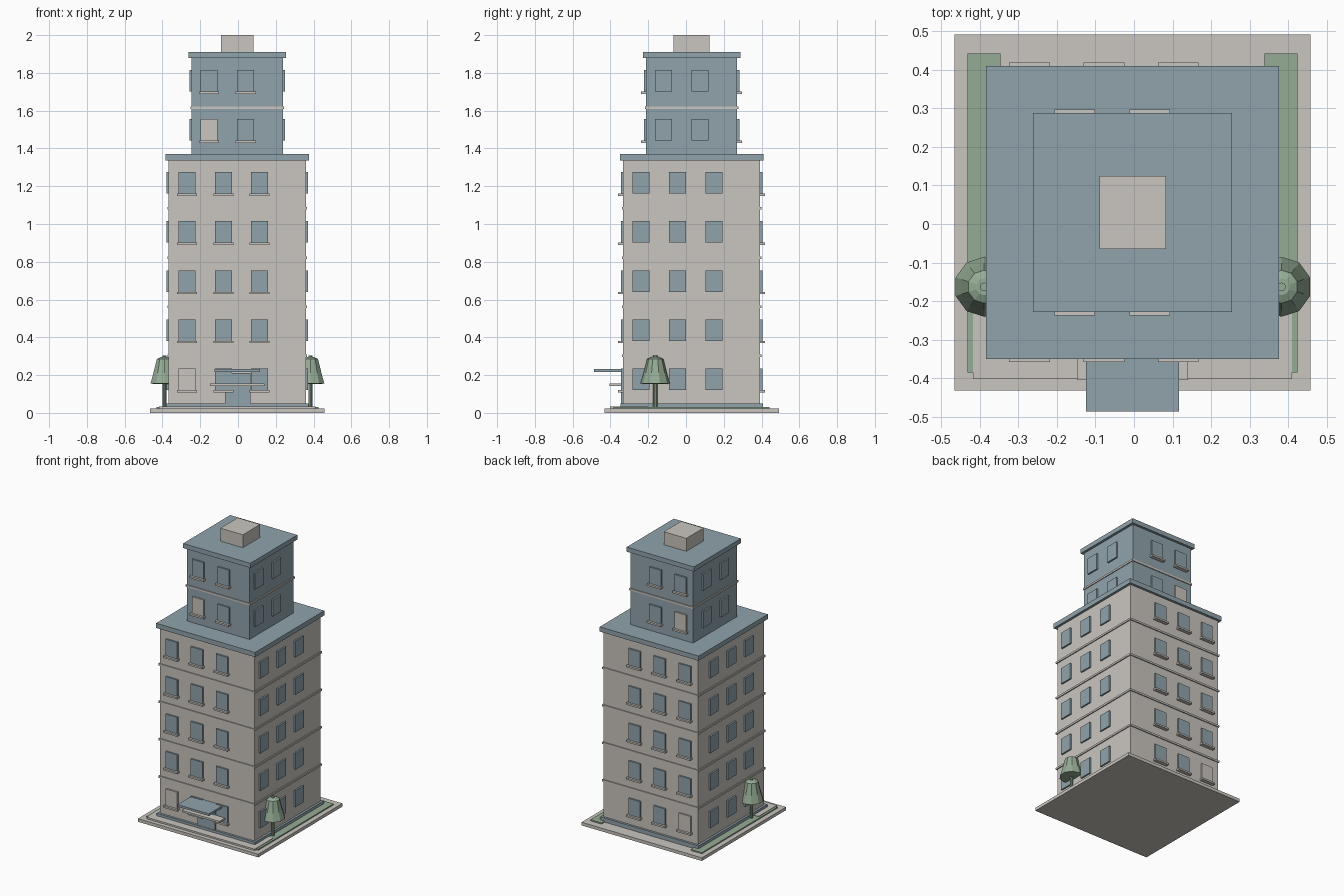
import bpy
import bmesh
from mathutils import Vector

default = bpy.data.objects.get("Cube")
if default:
    bpy.data.objects.remove(default, do_unlink=True)


def material(name, rgb):
    mat = bpy.data.materials.new(name)
    mat.use_nodes = True
    colour = (*rgb, 1)
    mat.diffuse_color = colour
    mat.node_tree.nodes["Principled BSDF"].inputs["Base Color"].default_value = colour
    return mat


BLUE = material("slate blue", (0.28, 0.37, 0.41))
STONE = material("warm stone", (0.59, 0.56, 0.52))
GREEN = material("leaf green", (0.30, 0.41, 0.30))
CX, CY = -0.004, 0.03  # centre of the plot


def finish(bm, name, mat):
    mesh = bpy.data.meshes.new(name)
    bm.to_mesh(mesh)
    bm.free()
    mesh.materials.append(mat)
    obj = bpy.data.objects.new(name, mesh)
    bpy.context.collection.objects.link(obj)
    return obj


def box(name, mat, x, y, z):
    """Box from (low, high) pairs."""
    bm = bmesh.new()
    bmesh.ops.create_cube(bm, size=1)
    spans = (x, y, z)
    for v in bm.verts:
        v.co = Vector([s[0] if c < 0 else s[1] for c, s in zip(v.co, spans)])
    return finish(bm, name, mat)


def slab(name, mat, half, low, high):
    """Square box centred on the plot."""
    return box(name, mat, (CX - half, CX + half), (CY - half, CY + half), (low, high))


def wall_box(name, mat, side, half, along, width, depth, low, high):
    """Box standing out from one wall; side is front, back, left or right."""
    out = sorted((half - 0.01, half + depth))
    if side in ("front", "right"):
        out = [-out[1], -out[0]]
    span = (along - width / 2, along + width / 2)
    if side in ("front", "back"):
        x, y = span, out
    else:
        x, y = out, span
    return box(name, mat, [CX + v for v in x], [CY + v for v in y], (low, high))


def windows(prefix, half, columns, mid, blank):
    """One storey of windows; sills only at the front and back."""
    for side in ("front", "back", "left", "right"):
        shift = 0.077 if side == "right" and prefix == "lower" else 0
        if side == "right" and prefix == "tower":
            shift = 0.056
        for i, c in enumerate(columns):
            ends = side in ("front", "back")
            mat = STONE if blank and ends and i == 0 else BLUE
            wall_box(f"{prefix}_window_{side}", mat, side, half, c + shift,
                     0.09, 0.011, mid - 0.057, mid + 0.057)
            if ends:
                wall_box(f"{prefix}_sill_{side}", STONE, side, half, c,
                         0.106, 0.026, mid - 0.069, mid - 0.057)


# Ground, paving and lawns
slab("ground_slab", STONE, 0.462, 0, 0.022)
box("paving", STONE, (-0.418, 0.410), (-0.403, -0.2), (0.02, 0.033))
for name, x in (("right_lawn", (-0.432, -0.347)), ("left_lawn", (0.339, 0.425))):
    box(name, GREEN, x, (-0.385, 0.443), (0.02, 0.03))

# Main block
STOREY = 0.26
slab("plinth", BLUE, 0.378, 0.02, 0.05)
slab("main_block", STONE, 0.363, 0.05, 1.34)
slab("main_roof", BLUE, 0.38, 1.337, 1.37)
for k in range(5):
    windows("lower", 0.363, (-0.267, -0.074, 0.119), 0.178 + k * STOREY, k == 0)
    if k:
        top = 0.049 + k * STOREY
        slab("floor_band", STONE, 0.37, top - 0.013, top)

# Upper tower
slab("tower", BLUE, 0.241, 1.36, 1.88)
slab("tower_roof", BLUE, 0.258, 1.878, 1.91)
slab("tower_band", STONE, 0.247, 1.609, 1.622)
for k in range(2):
    windows("tower", 0.241, (-0.15, 0.045), 1.498 + k * STOREY, k == 0)
box("roof_house", STONE, (-0.09, 0.083), (-0.065, 0.125), (1.9, 2.0))

# Entrance
box("door", BLUE, (-0.07, 0.065), (-0.345, -0.32), (0.04, 0.21))
box("entrance_canopy", BLUE, (-0.124, 0.117), (-0.487, -0.32), (0.217, 0.232))
box("entrance_ledge", STONE, (-0.148, 0.14), (-0.405, -0.32), (0.142, 0.155))


def lathe(name, mat, profile, x, y, sides):
    """Closed faceted solid from (radius, height) rings."""
    bm = bmesh.new()
    rings = []
    for r, z in profile:
        ring = bmesh.ops.create_circle(bm, segments=sides, radius=r)["verts"]
        bmesh.ops.translate(bm, verts=ring, vec=(x, y, z))
        rings.append(ring)
    for a, b in zip(rings, rings[1:]):
        for i in range(sides):
            j = (i + 1) % sides
            bm.faces.new((a[i], a[j], b[j], b[i]))
    bm.faces.new(rings[0])
    bm.faces.new(rings[-1])
    bmesh.ops.recalc_face_normals(bm, faces=bm.faces)
    return finish(bm, name, mat)


# Trees
crown = [(0.05, 0.153), (0.078, 0.155), (0.062, 0.21), (0.043, 0.285), (0.022, 0.295)]
for side, x in (("right", -0.389), ("left", 0.383)):
    lathe(f"{side}_tree_trunk", GREEN, [(0.011, 0.02), (0.011, 0.303)], x, -0.163, 10)
    lathe(f"{side}_tree_crown", GREEN, crown, x, -0.163, 10)
